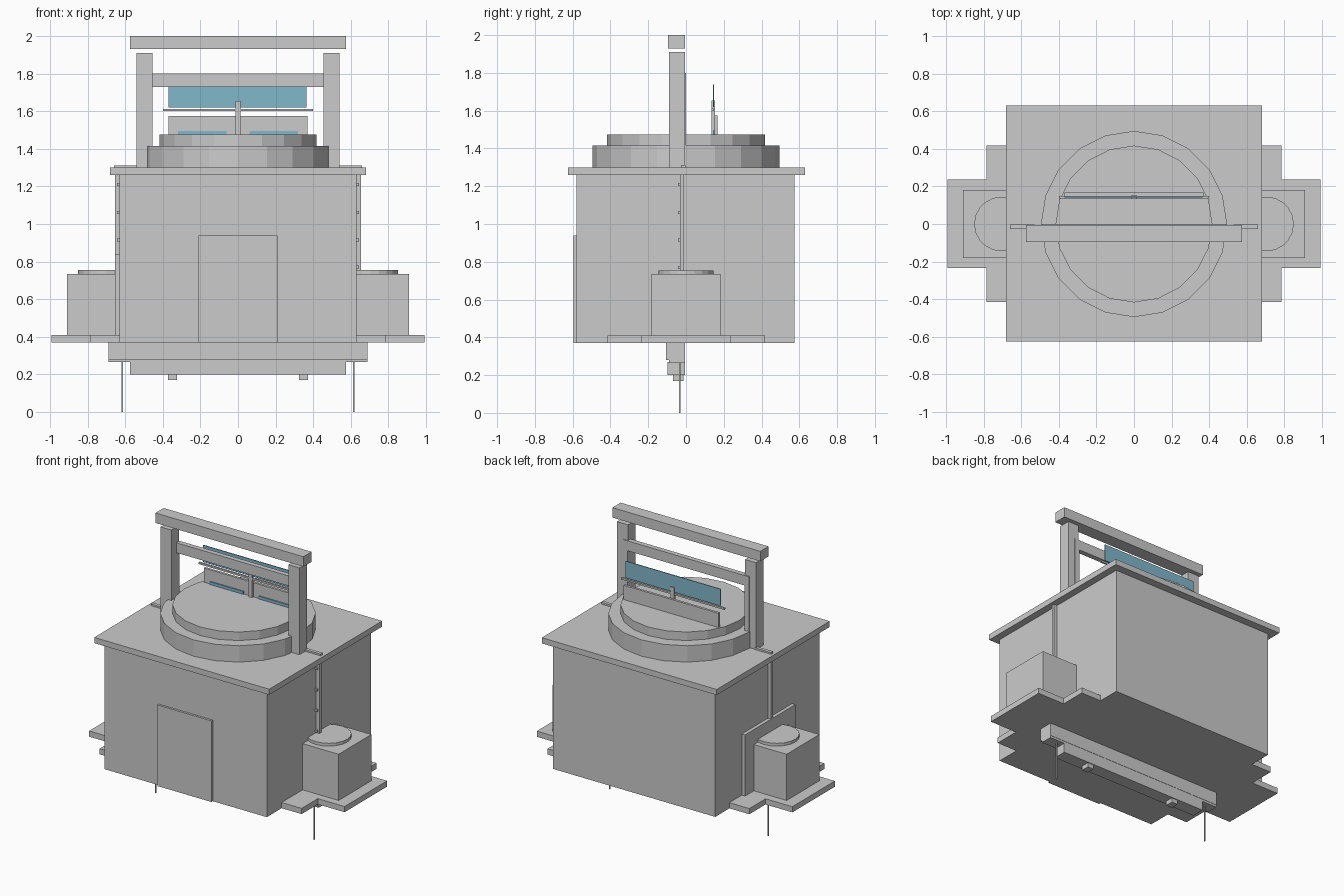
import bpy, math

glass = bpy.data.materials.new("blue_glass")
glass.diffuse_color = (0.22, 0.48, 0.6, 1)


def box(name, x, y, z, mat=None):
    """Box from (min, max) ranges on each axis."""
    bpy.ops.mesh.primitive_cube_add(size=1, location=[sum(r) / 2 for r in (x, y, z)])
    o = bpy.context.object
    o.name = name
    o.scale = [abs(r[1] - r[0]) for r in (x, y, z)]
    bpy.ops.object.transform_apply(location=False, rotation=False, scale=True)
    if mat:
        o.data.materials.append(mat)
    return o


def pair(name, x, y, z, mat=None):
    """Box mirrored to both sides of x = 0."""
    box(name + "_right", x, y, z, mat)
    box(name + "_left", (-x[1], -x[0]), y, z, mat)


def disc(name, x, y, r, z, sides=20):
    bpy.ops.mesh.primitive_cylinder_add(vertices=sides, radius=r, depth=z[1] - z[0],
                                        location=(x, y, (z[0] + z[1]) / 2))
    bpy.context.object.name = name


# main housing with roof slab and doors
box("housing", (-0.63, 0.63), (-0.58, 0.575), (0.37, 1.26))
box("roof_slab", (-0.68, 0.68), (-0.625, 0.63), (1.26, 1.30))
box("front_door", (-0.21, 0.21), (-0.595, -0.575), (0.37, 0.94))
box("side_door", (-0.655, -0.625), (-0.28, 0.28), (0.40, 0.84))

# stepped round cap
disc("cap_lower", 0, 0, 0.495, (1.30, 1.415))
disc("cap_upper", 0, 0, 0.417, (1.41, 1.475))

# side platforms, cabinets and lids
pair("wide_platform", (0.60, 0.785), (-0.415, 0.418), (0.37, 0.41))
pair("long_platform", (0.60, 0.993), (-0.235, 0.238), (0.37, 0.41))
pair("cabinet", (0.62, 0.91), (-0.182, 0.182), (0.41, 0.735))
for s, side in ((1, "right"), (-1, "left")):
    disc("cabinet_lid_" + side, s * 0.705, 0, 0.145, (0.735, 0.755))

# vertical pipes with clips on the side walls
pair("wall_pipe", (0.625, 0.655), (-0.032, -0.01), (0.735, 1.26))
for i, z in enumerate((0.77, 0.915, 1.06, 1.21)):
    pair(f"pipe_clip_{i}", (0.625, 0.645), (-0.043, -0.03), (z - 0.008, z + 0.008))

# gantry on the roof
pair("gantry_post", (0.455, 0.54), (-0.09, -0.006), (1.30, 1.91))
box("gantry_top_beam", (-0.575, 0.575), (-0.095, -0.004), (1.93, 2.0))
box("gantry_crossbar", (-0.46, 0.46), (-0.035, 0.0), (1.73, 1.80))
pair("gantry_jamb", (0.455, 0.49), (-0.035, 0.0), (1.38, 1.80))
pair("gantry_foot_strip", (0.53, 0.66), (-0.026, -0.002), (1.30, 1.312))

# display panel behind the gantry
box("back_panel", (-0.37, 0.37), (0.15, 0.167), (1.47, 1.575))
pair("lower_glass", (0.06, 0.32), (0.143, 0.151), (1.47, 1.495), glass)
box("upper_glass", (-0.37, 0.365), (0.142, 0.148), (1.62, 1.738), glass)
box("panel_mast", (-0.014, 0.014), (0.134, 0.154), (1.47, 1.655))
box("panel_rod", (-0.40, 0.40), (0.135, 0.148), (1.60, 1.612))

# beams, pads and thin legs under the housing
box("under_beam", (-0.69, 0.69), (-0.105, -0.004), (0.28, 0.37))
box("under_rail", (-0.69, 0.69), (-0.09, -0.006), (0.265, 0.28))
box("lower_beam", (-0.575, 0.575), (-0.097, -0.006), (0.20, 0.27))
pair("under_pad", (0.325, 0.373), (-0.07, -0.012), (0.17, 0.20))
pair("thin_leg", (0.612, 0.62), (-0.038, -0.03), (0.0, 0.27))
